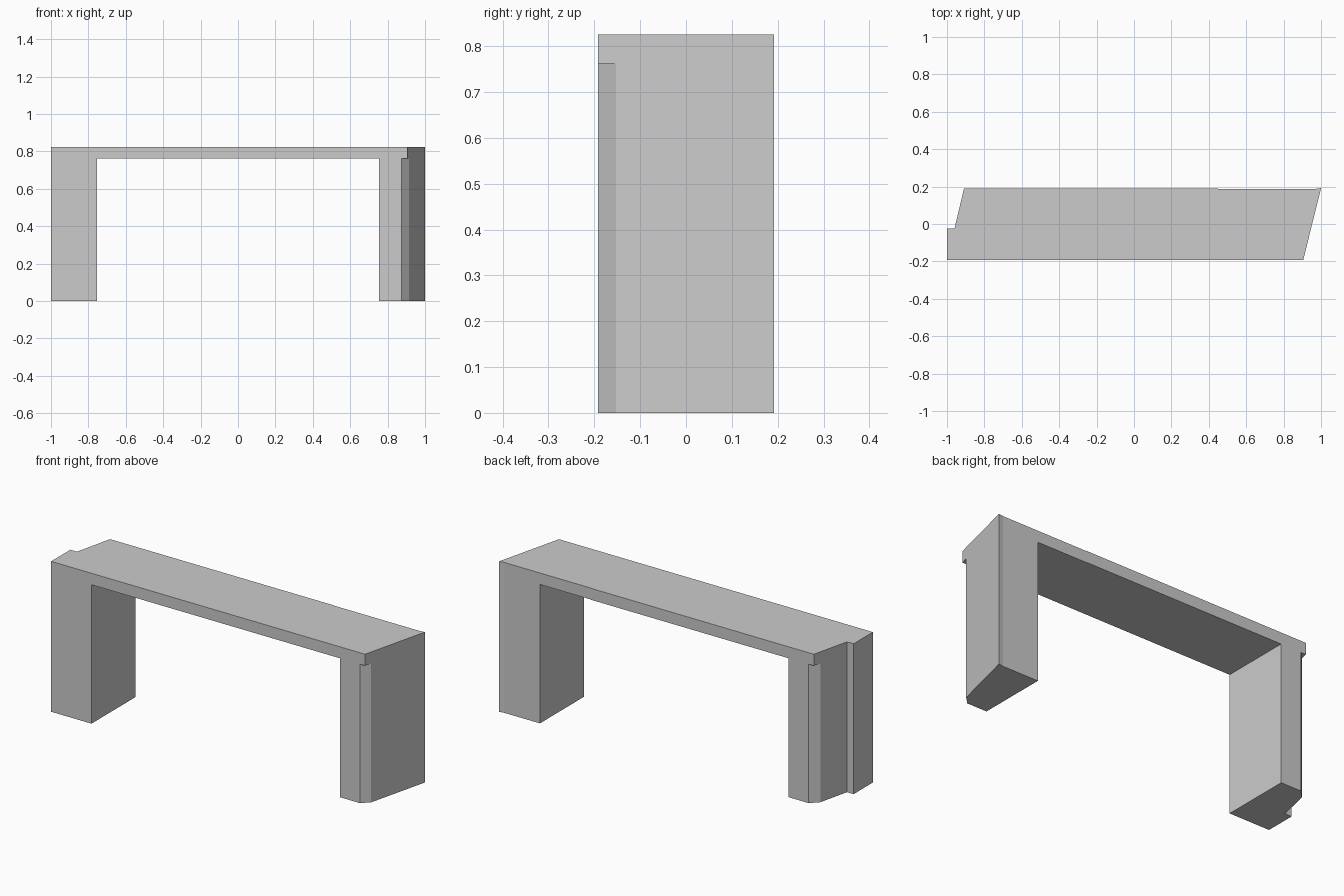
import bpy, bmesh

if "Cube" in bpy.data.objects:
    bpy.data.objects.remove(bpy.data.objects["Cube"])


def prism(name, outline, z0, z1):
    """Extrude a counter-clockwise plan outline from z0 to z1."""
    bm = bmesh.new()
    face = bm.faces.new([bm.verts.new((x, y, z0)) for x, y in outline])
    ext = bmesh.ops.extrude_face_region(bm, geom=[face])
    top = [v for v in ext["geom"] if isinstance(v, bmesh.types.BMVert)]
    bmesh.ops.translate(bm, verts=top, vec=(0, 0, z1 - z0))
    bmesh.ops.recalc_face_normals(bm, faces=bm.faces)
    mesh = bpy.data.meshes.new(name)
    bm.to_mesh(mesh)
    bm.free()
    obj = bpy.data.objects.new(name, mesh)
    bpy.context.collection.objects.link(obj)
    return obj


TOP, UNDER, Y = 0.825, 0.762, 0.192

# Portal body: slanted ends, stepped left end, slight flare at the back right corner
portal = prism("portal_frame", [
    (-1, -Y), (0.905, -Y), (1, Y), (0.972, 0.188), (0.45, 0.188), (0.45, 0.19),
    (-0.909, 0.19), (-0.96, -0.025), (-1, -0.025)], 0, TOP)

# Opening between the legs
cutters = [prism("opening_cutter",
                 [(-0.755, -0.5), (0.755, -0.5), (0.755, 0.5), (-0.755, 0.5)], -0.1, UNDER)]

# Chamfers under the slab on opposite leg corners
corner = [(0.835, -0.232), (0.965, -0.232), (0.965, -0.102)]
for name, s in (("front_chamfer_cutter", 1), ("back_chamfer_cutter", -1)):
    cutters.append(prism(name, [(s * x, s * y) for x, y in corner], -0.1, UNDER))

for cutter in cutters:
    cutter.hide_render = True
    cutter.display_type = 'WIRE'
    mod = portal.modifiers.new(cutter.name, 'BOOLEAN')
    mod.operation = 'DIFFERENCE'
    mod.solver = 'EXACT'
    mod.object = cutter
